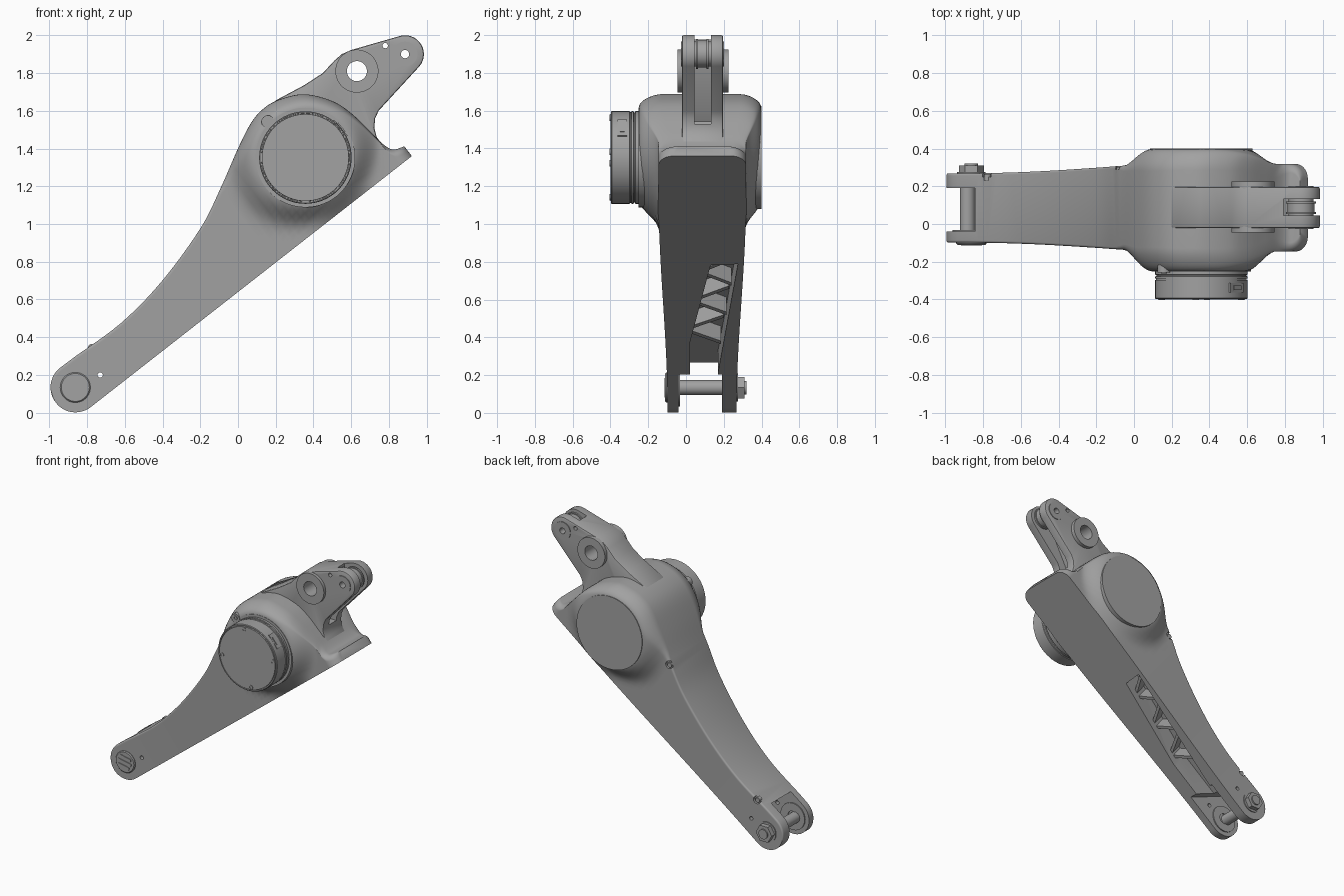
import bpy, bmesh, math
from mathutils import Vector

cube = bpy.data.objects.get("Cube")
if cube:
    bpy.data.objects.remove(cube, do_unlink=True)

GREY = (0.36, 0.36, 0.36, 1)
metal = bpy.data.materials.new("plain_grey")
metal.use_nodes = True
metal.diffuse_color = GREY
metal.node_tree.nodes["Principled BSDF"].inputs["Base Color"].default_value = GREY


def loft(name, rings, closed=False):
    """Skin a list of equal rings; cap the ends or join them into a tube."""
    bm = bmesh.new()
    rows = [[bm.verts.new(p) for p in ring] for ring in rings]
    n = len(rows[0])
    for a, b in list(zip(rows, rows[1:])) + ([(rows[-1], rows[0])] if closed else []):
        for i in range(n):
            j = (i + 1) % n
            bm.faces.new((a[i], a[j], b[j], b[i]))
    if not closed:
        bm.faces.new(rows[0])
        bm.faces.new(rows[-1])
    bmesh.ops.recalc_face_normals(bm, faces=bm.faces)
    mesh = bpy.data.meshes.new(name)
    bm.to_mesh(mesh)
    bm.free()
    obj = bpy.data.objects.new(name, mesh)
    bpy.context.collection.objects.link(obj)
    mesh.materials.append(metal)
    return obj


def prism(name, outline, y0, y1):
    return loft(name, [[(x, y, z) for x, z in outline] for y in (y0, y1)])


def lathe(name, x, z, profile, sides=48, closed=False):
    """Turned part about a y axis; profile holds (radius, y)."""
    angles = [math.tau * i / sides for i in range(sides)]
    return loft(name, [[(x + r * math.cos(a), y, z + r * math.sin(a)) for a in angles]
                       for r, y in profile], closed)


def rod(name, x, z, r, y0, y1, sides=48):
    return lathe(name, x, z, [(r, y0), (r, y1)], sides)


def tube(name, x, z, r, hole, y0, y1):
    return lathe(name, x, z, [(r, y0), (r, y1), (hole, y1), (hole, y0)], 48, True)


def activate(obj):
    bpy.ops.object.select_all(action="DESELECT")
    obj.select_set(True)
    bpy.context.view_layer.objects.active = obj


def cut(obj, cutter):
    cutter.hide_render = True
    mod = obj.modifiers.new("cut", "BOOLEAN")
    mod.operation, mod.solver, mod.object = "DIFFERENCE", "EXACT", cutter
    activate(obj)
    bpy.ops.object.modifier_apply(modifier=mod.name)
    bpy.data.objects.remove(cutter, do_unlink=True)


def smooth(t):
    t = min(max(t, 0), 1)
    return t * t * (3 - 2 * t)


# Arm frame: u runs along the flat underside, v rises away from it
def arm(u, v):
    return -0.78 + 0.788 * u - 0.616 * v, 0.03 + 0.616 * u + 0.788 * v


def arc_drop(d, r):
    return r - math.sqrt(max(r * r - (r - d) ** 2, 0)) if d < r else 0


END, HUB_U, HUB_V = 2.159, 1.71, 0.352
HUB_X, HUB_Z = 0.357, 1.352


def sides_at(u, v, top):
    """Front and back y of the housing: tapered slab plus swollen hub."""
    w = smooth(u / 1.8)
    dv = (v - HUB_V) * (1.15 if v < HUB_V else 1)
    s = 1 - smooth((math.hypot(u - HUB_U, dv) - 0.255) / 0.17)
    front, back = -0.098 - 0.047 * w, 0.268 + 0.05 * w
    front += (-0.25 - front) * s
    back += (0.397 - back) * s
    edge = min(0.012 + 0.07 * smooth((u - 1.2) / 0.4), 0.5 * top)
    pull = min(arc_drop(max(top - v, 0), edge) + arc_drop(END - u, 0.08), 0.11)
    return front + pull, back - pull


# Housing: round lower end, then a curved back over the hub down to the lip
stations = []
for i in range(1, 12):
    a = math.pi / 2 * i / 12
    stations.append((-0.132 * math.cos(a), 0.132 * (1 - math.sin(a)), 0.132 * (1 + math.sin(a))))
curve = [Vector(p) for p in (
    (0, 0.264), (0.1, 0.262), (0.4, 0.252), (0.71, 0.294), (1.04, 0.388), (1.25, 0.487),
    (1.46, 0.6), (1.61, 0.668), (1.72, 0.682), (1.82, 0.658), (1.92, 0.602), (2.007, 0.488),
    (2.045, 0.379), (2.065, 0.247), (2.077, 0.147), (2.1, 0.09), (2.145, 0.07), (END, 0.066))]
padded = [curve[0]] + curve + [curve[-1]]
for p, a, b, q in zip(padded, padded[1:], padded[2:], padded[3:]):
    for k in range(5):
        t = k / 5
        c = 0.5 * (2 * a + (b - p) * t + (2 * p - 5 * a + 4 * b - q) * t * t
                   + (3 * a - p - 3 * b + q) * t ** 3)
        stations.append((c.x, 0, c.y))
stations.append((END, 0, curve[-1].y))

ROWS = 28
rings = []
for u, low, top in stations:
    front, back = [], []
    for k in range(ROWS + 1):
        v = low + (top - low) * (1 - (1 - k / ROWS) ** 1.7)
        x, z = arm(u, v)
        y0, y1 = sides_at(u, v, top)
        front.append((x, y0, z))
        back.append((x, y1, z))
    rings.append(front + back[::-1])
housing = loft("housing", rings)

# Fork gap at the lower end
cut(housing, prism("gap_cutter", [arm(*p) for p in (
    (-0.3, -0.1), (0.34, -0.1), (0.09, 0.32), (-0.3, 0.32))], -0.04, 0.19))

# Long slanted pocket in the underside
pocket = [(0.15, 0.02), (0.55, 0.02), (1.22, 0.13), (1.23, 0.275), (0.3, 0.17), (0.15, 0.17)]
cut(housing, loft("pocket_cutter", [[(arm(u, v)[0], y, arm(u, v)[1]) for u, y in pocket]
                                    for v in (-0.1, 0.15)]))

# Drilled hole and screw notches along the back edge
cut(housing, rod("hole_cutter", -0.73, 0.2, 0.014, -0.3, 0.5, 16))
for u, v, y in ((1.27, 0.48, 0.29), (0.2, 0.25, 0.25)):
    x, z = arm(u, v)
    cut(housing, rod("notch_cutter", x, z, 0.028, y, 0.5, 24))
    rod("edge_screw", x, z - 0.004, 0.018, y - 0.02, y + 0.012, 12)
x, z = arm(0.85, 0.15)
tube("back_screw_ring", x, z, 0.022, 0.011, 0.25, 0.29)

# Zigzag ribs inside the pocket
for k in range(6):
    u = 0.48 + 0.125 * k
    y0, y1 = 0.01 + max(u - 0.55, 0) * 0.165, 0.165 + (u - 0.3) * 0.113
    a, b = (u, u + 0.1) if k % 2 else (u + 0.1, u)
    bar = [(a, y0), (a + 0.025, y0), (b + 0.025, y1), (b, y1)]
    loft("pocket_rib", [[(arm(p, v)[0], y, arm(p, v)[1]) for p, y in bar] for v in (0.05, 0.16)])

# Hub cover at the back and turned drive unit at the front
rod("hub_back_cover", HUB_X, HUB_Z, 0.272, 0.36, 0.4, 64)
rod("hub_flange", HUB_X, HUB_Z, 0.264, -0.252, -0.2, 64)
lathe("drive_unit", HUB_X, HUB_Z, [
    (0.245, -0.22), (0.245, -0.268), (0.238, -0.27), (0.238, -0.276), (0.245, -0.278),
    (0.245, -0.288), (0.24, -0.29), (0.24, -0.296), (0.245, -0.298), (0.245, -0.393),
    (0.241, -0.397), (0.236, -0.397), (0.235, -0.39), (0.231, -0.39), (0.23, -0.4)], 64)
for degrees in (8, 98, 188, 278):
    a = math.radians(degrees)
    tube("cover_screw", HUB_X + 0.213 * math.cos(a), HUB_Z + 0.213 * math.sin(a),
         0.017, 0.009, -0.404, -0.39)
rod("flange_ear", 0.158, 1.542, 0.034, -0.256, -0.15, 24)
tube("ear_screw", 0.158, 1.546, 0.016, 0.008, -0.262, -0.25)

# Cable socket on the rim of the drive unit
a = math.radians(40)
radial, around = Vector((math.cos(a), math.sin(a))), Vector((-math.sin(a), math.cos(a)))
for name, half, y0, y1, out in (("socket_frame", 0.055, -0.362, -0.312, 0.246),
                                ("socket_plug", 0.03, -0.35, -0.325, 0.252)):
    centre = Vector((HUB_X, HUB_Z))
    prism(name, [centre + radial * r + around * s for r, s in (
        (0.22, -half), (out, -half), (out, half), (0.22, half))], y0, y1)

# Upper bracket with a forked tip
tip = [(0.885 + 0.1 * math.cos(math.radians(d)), 1.9 + 0.1 * math.sin(math.radians(d)))
       for d in range(-40, 111, 10)]
bracket = prism("upper_bracket", [
    (0.3, 1.35), (0.17, 1.6), (0.2, 1.655), (0.35, 1.735), (0.45, 1.8), (0.51, 1.865),
    (0.55, 1.9), (0.6, 1.922)] + tip[::-1] + [
    (0.745, 1.6), (0.727, 1.56), (0.722, 1.51), (0.735, 1.46), (0.77, 1.415), (0.72, 1.33)],
    -0.022, 0.197)
bevel = bracket.modifiers.new("soft_edges", "BEVEL")
bevel.width, bevel.segments, bevel.angle_limit = 0.01, 2, math.radians(50)
activate(bracket)
bpy.ops.object.modifier_apply(modifier=bevel.name)
cut(bracket, prism("tip_cutter", [
    (0.8, 2.1), (0.78, 1.8), (0.64, 1.53), (1.1, 1.53), (1.1, 2.1)], 0.045, 0.132))
for x, z, r in ((0.63, 1.81, 0.08), (0.885, 1.9, 0.05), (0.78, 1.945, 0.014)):
    cut(bracket, rod("bore_cutter", x, z, r, -0.2, 0.4, 32))

# Bushings and the spool held by the fork
tube("main_bushing", 0.63, 1.81, 0.114, 0.053, -0.045, 0.225)
tube("tip_bushing", 0.885, 1.9, 0.066, 0.022, -0.027, 0.202)
for y0, y1, r in ((0.052, 0.064, 0.08), (0.064, 0.108, 0.072), (0.108, 0.12, 0.08)):
    tube("tip_spool", 0.885, 1.9, r, 0.03, y0, y1)

# Lower pivot pin with slotted head and hex nut
PIN_X, PIN_Z = -0.862, 0.134
rod("pivot_pin", PIN_X - 0.02, PIN_Z, 0.04, -0.1, 0.3, 32)
lathe("pin_head", PIN_X, PIN_Z, [(0.08, -0.09), (0.08, -0.104), (0.074, -0.11)])
tube("fork_pad", PIN_X, PIN_Z, 0.1, 0.04, -0.045, -0.032)
rod("nut_washer", PIN_X, PIN_Z, 0.075, 0.26, 0.275, 32)
rod("hex_nut", PIN_X, PIN_Z, 0.066, 0.27, 0.31, 6)
rod("pin_end", PIN_X, PIN_Z, 0.036, 0.3, 0.32, 24)
along, across = Vector((0.97, -0.2)), Vector((0.2, 0.97))
for offset, half in ((-0.034, 0.045), (0, 0.055), (0.034, 0.045)):
    centre = Vector((PIN_X, PIN_Z)) + across * offset
    prism("head_bar", [centre + along * half * s + across * 0.01 * t for s, t in (
        (-1, -1), (1, -1), (1, 1), (-1, 1))], -0.115, -0.105)

# Smooth shading with crisp edges
for obj in bpy.context.scene.objects:
    if obj.type == "MESH" and obj.data.materials and obj.data.materials[0] == metal:
        activate(obj)
        bpy.ops.object.shade_smooth_by_angle(angle=math.radians(32))
